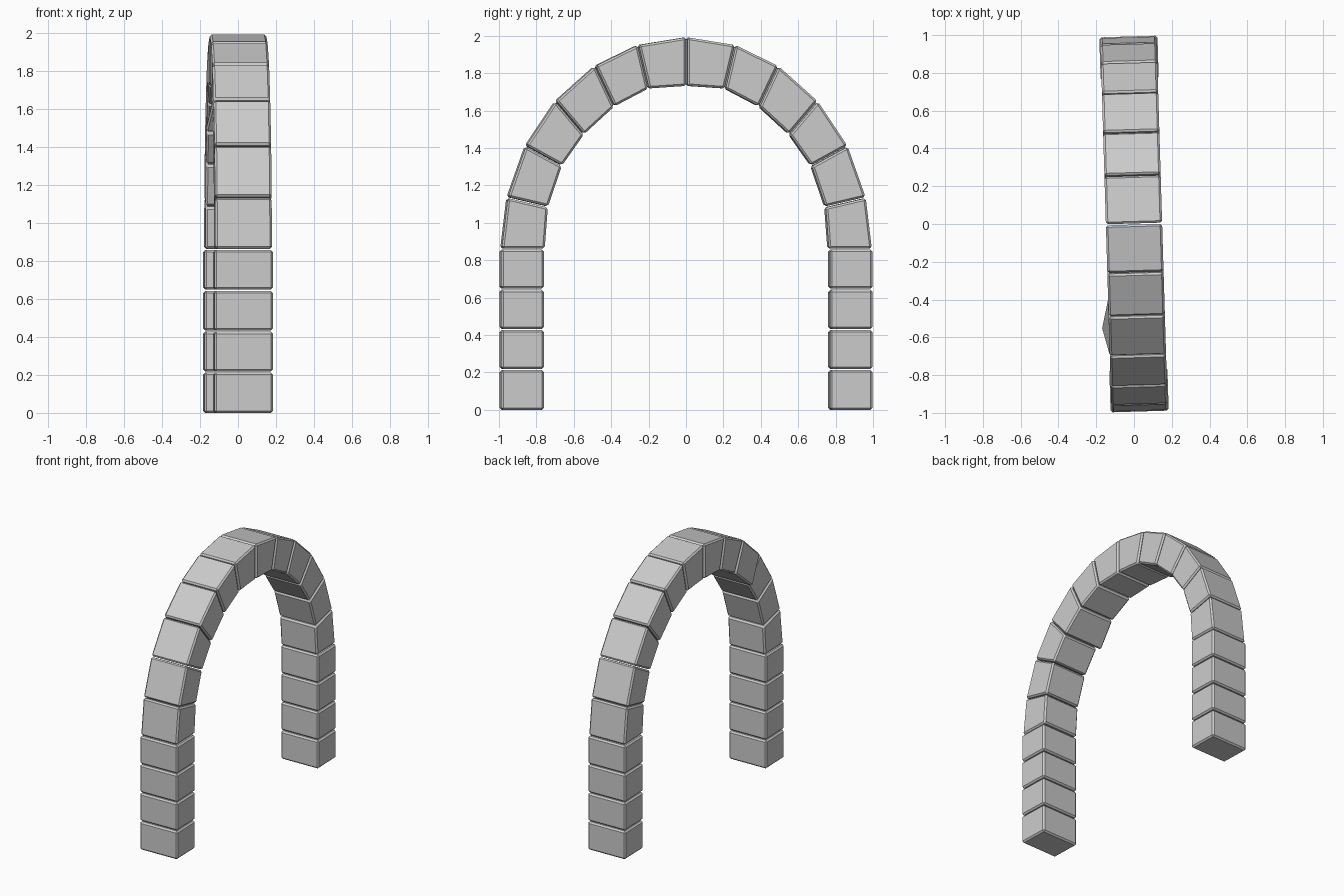
import bpy, bmesh, math
from mathutils import Matrix

if "Cube" in bpy.data.objects:
    bpy.data.objects.remove(bpy.data.objects["Cube"])

TURN = Matrix.Rotation(0.03, 4, 'Z')
GAP = 0.012

# Joint lines of half the arch, as (outer point, inner point) in y, z
legs = [((0.993, z), (0.765, z)) for z in (0.0, 0.215, 0.43, 0.645, 0.86)]
ring = [((0.99, 0.86), (0.76, 0.86)), ((0.957, 1.135), (0.743, 1.085)),
        ((0.86, 1.41), (0.668, 1.305)), ((0.70, 1.65), (0.55, 1.473)),
        ((0.49, 1.838), (0.388, 1.622)), ((0.26, 1.95), (0.205, 1.718)),
        ((0.0, 1.992), (0.0, 1.732))]


def toward(a, b, d):
    n = math.dist(a, b)
    return tuple(p + (q - p) * d / n for p, q in zip(a, b))


def stone(name, low, high, half, side, trim_low, bulge=0.0):
    """Bevelled wedge block between two joint lines."""
    (o0, i0), (o1, i1) = low, high
    g = GAP / 4
    g0 = g if trim_low else 0
    prof = [toward(o0, o1, g0), toward(o1, o0, g), toward(i1, i0, g), toward(i0, i1, g0)]
    bm = bmesh.new()
    a = [bm.verts.new((-half, side * y, z)) for y, z in prof]
    b = [bm.verts.new((half, side * y, z)) for y, z in prof]
    a[3].co.x -= bulge
    bm.faces.new(a)
    bm.faces.new(b[::-1])
    for k in range(4):
        j = (k + 1) % 4
        bm.faces.new((a[k], b[k], b[j], a[j]))
    bmesh.ops.recalc_face_normals(bm, faces=bm.faces[:])
    bmesh.ops.bevel(bm, geom=bm.edges[:], offset=0.011, segments=1,
                    affect='EDGES', profile=0.5)
    bm.transform(TURN)
    me = bpy.data.meshes.new(name)
    bm.to_mesh(me)
    bm.free()
    bpy.context.collection.objects.link(bpy.data.objects.new(name, me))


for side, label in ((-1, "front"), (1, "back")):
    # Upright pillar blocks
    for n in range(4):
        stone(f"{label}_pillar_block_{n + 1}", legs[n], legs[n + 1], 0.154, side, n > 0)
    # Wedge stones of the curve, one with a pushed-out inner corner
    for n in range(6):
        bulge = 0.04 if side < 0 and n == 3 else 0.0
        stone(f"{label}_arch_stone_{n + 1}", ring[n], ring[n + 1], 0.149, side, True, bulge)
